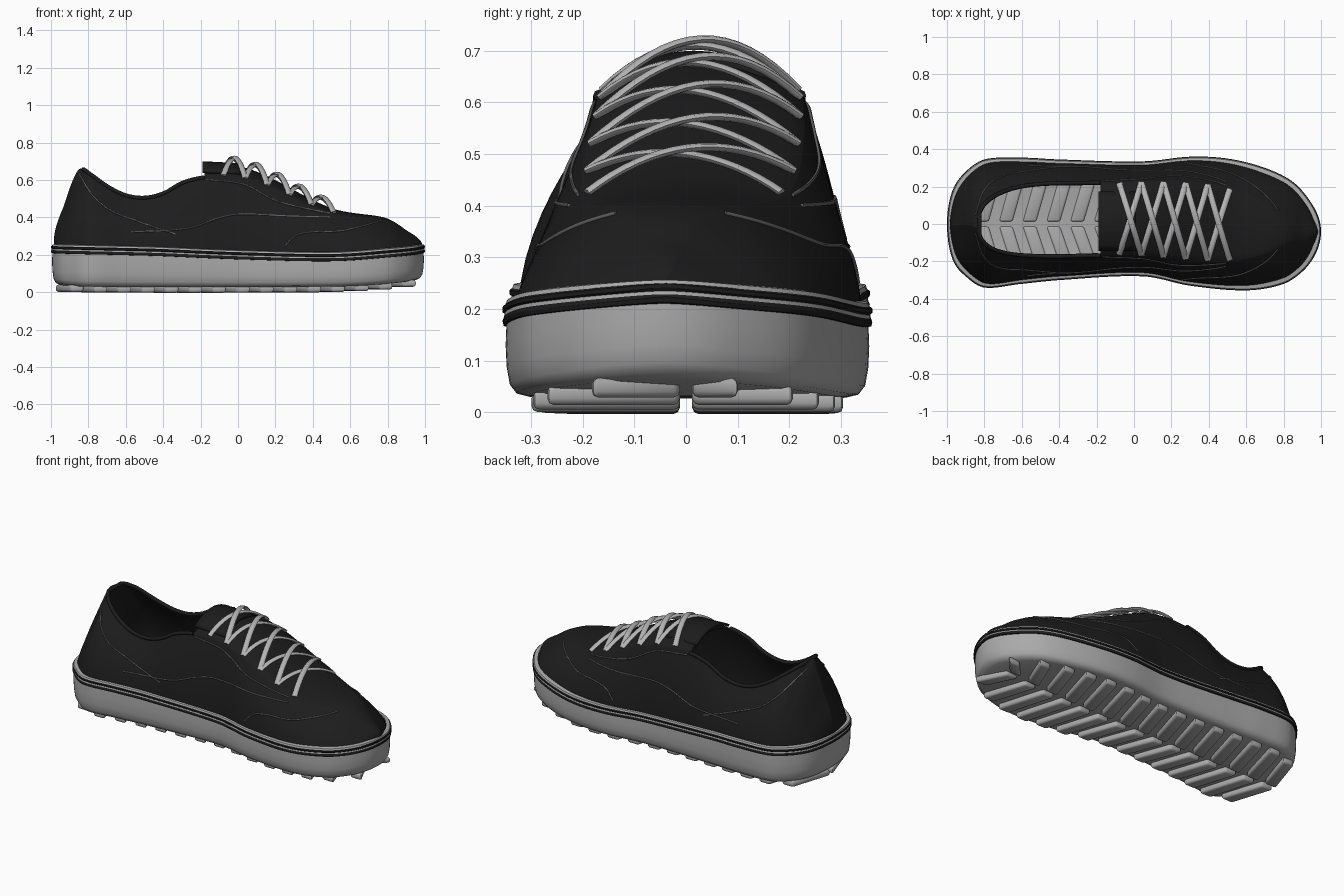
import bpy, bmesh, math
from mathutils import Vector

cube = bpy.data.objects.get("Cube")
if cube:
    bpy.data.objects.remove(cube, do_unlink=True)


def material(name, value):
    m = bpy.data.materials.new(name)
    m.use_nodes = True
    colour = (value, value, value, 1)
    m.diffuse_color = colour
    bsdf = m.node_tree.nodes["Principled BSDF"]
    bsdf.inputs["Base Color"].default_value = colour
    bsdf.inputs["Roughness"].default_value = 0.7
    return m


BLACK = material("black canvas", 0.012)
GREY = material("light grey rubber", 0.4)
LACE = material("lace grey", 0.45)
THREAD = material("grey thread", 0.13)


def table(*pairs):
    """Smooth curve through (x, value) pairs, eased towards both shoe ends."""
    ts = [math.acos(max(-1, min(1, -x))) for x, _ in pairs]
    vs = [v for _, v in pairs]
    n = len(ts)

    def slope(i):
        a, b = max(i - 1, 0), min(i + 1, n - 1)
        return (vs[b] - vs[a]) / (ts[b] - ts[a])

    def value(x):
        t = math.acos(max(-1, min(1, -x)))
        i = 0
        while i < n - 2 and t > ts[i + 1]:
            i += 1
        h = ts[i + 1] - ts[i]
        u = max(0, min(1, (t - ts[i]) / h))
        return ((1 + 2 * u) * (1 - u) ** 2 * vs[i] + u * u * (3 - 2 * u) * vs[i + 1]
                + u * (1 - u) ** 2 * h * slope(i) - u * u * (1 - u) * h * slope(i + 1))
    return value


# Shape of the shoe along its length: plan outline, heights, topline
left = table((-1, 0), (-.97, .18), (-.9, .28), (-.8, .345), (-.6, .355), (-.4, .345), (.05, .335),
             (.3, .36), (.5, .35), (.7, .3), (.85, .225), (.95, .11), (1, -.04))
right = table((-1, 0), (-.97, .19), (-.9, .28), (-.8, .34), (-.6, .32), (-.4, .3), (.05, .28),
              (.3, .33), (.6, .355), (.8, .32), (.9, .255), (.96, .18), (1, .04))
sole_top = table((-1, .215), (-.5, .2), (0, .18), (.5, .17), (.8, .19), (1, .22))
sole_low = table((-1, .05), (-.8, .03), (.5, .03), (.8, .045), (1, .085))
rim_z = table((-1, .26), (-.95, .45), (-.9, .59), (-.86, .66), (-.8, .63), (-.7, .56), (-.6, .515),
              (-.5, .505), (-.4, .53), (-.3, .585), (-.17, .615), (0, .61), (.15, .57), (.28, .515),
              (.42, .455), (.55, .415), (.78, .39), (.84, .37), (.92, .32), (1, .25))
rim_w = table((-1, 0), (-.86, .015), (-.83, .08), (-.78, .13), (-.7, .165), (-.6, .185), (-.45, .195),
              (-.17, .195), (0, .2), (.3, .21), (.5, .2), (.7, .14), (.85, .06), (1, 0))
crown = table((-1, 0), (-.86, 0), (-.17, .065), (0, .065), (.5, .025), (.8, .012), (1, 0))
HEEL_RIM, THROAT = -.845, -.17


def finish(name, bm, mats, angle=40):
    me = bpy.data.meshes.new(name)
    bm.to_mesh(me)
    bm.free()
    ob = bpy.data.objects.new(name, me)
    bpy.context.collection.objects.link(ob)
    for m in mats:
        me.materials.append(m)
    bpy.ops.object.select_all(action='DESELECT')
    ob.select_set(True)
    bpy.context.view_layer.objects.active = ob
    bpy.ops.object.shade_smooth_by_angle(angle=math.radians(angle))
    return ob


def solidify(ob, thickness):
    mod = ob.modifiers.new("thickness", 'SOLIDIFY')
    mod.thickness = thickness
    mod.offset = -1


def sweep(bm, path, wide, high, sides=8):
    """Sweep an oval along a path, its wide axis kept level."""
    rings = []
    for i, p in enumerate(path):
        tan = (path[min(i + 1, len(path) - 1)] - path[max(i - 1, 0)]).normalized()
        side = tan.cross(Vector((0, 0, 1))).normalized()
        up = side.cross(tan)
        rings.append([bm.verts.new(p + side * wide * math.cos(a) + up * high * math.sin(a))
                      for a in (2 * math.pi * k / sides for k in range(sides))])
    for a, b in zip(rings, rings[1:]):
        for k in range(sides):
            j = (k + 1) % sides
            bm.faces.new((a[k], a[j], b[j], b[k]))
    bm.faces.new(rings[0])
    bm.faces.new(rings[-1])
    bmesh.ops.recalc_face_normals(bm, faces=bm.faces)


def wall(x, side, s):
    """Point on the side of the upper, s = 0 at the welt and 1 at the topline."""
    mid, base = (left(x) - right(x)) / 2, max(0, (left(x) + right(x)) / 2 - .018)
    top = min(max(0, rim_w(x)), base)
    y = mid + side * (top + (base - top) * (1 - s ** 1.8))
    return Vector((x * .985, y, sole_top(x) + (rim_z(x) - sole_top(x)) * s))


def over(x, u):
    """Point on the crowned strip between the two toplines, u from 0 to 1."""
    p = wall(x, 1, 1).lerp(wall(x, -1, 1), u)
    p.z += max(0, crown(x)) * 4 * u * (1 - u)
    return p


# Upper: lofted cross-sections, left open at the collar
STATIONS, RISE, CROSS = 120, 14, 10
xs = [-math.cos(math.pi * k / STATIONS) for k in range(STATIONS + 1)]
bm = bmesh.new()
rows = []
for x in xs:
    ss = [math.sin(math.pi / 2 * j / RISE) for j in range(RISE + 1)]
    pts = [wall(x, 1, s) for s in ss] + [over(x, j / CROSS) for j in range(1, CROSS)]
    pts += [wall(x, -1, s) for s in reversed(ss)]
    rows.append([bm.verts.new(p) for p in pts])
for k in range(STATIONS):
    is_open = HEEL_RIM < (xs[k] + xs[k + 1]) / 2 < THROAT
    a, b = rows[k], rows[k + 1]
    for j in range(len(a) - 1):
        if not (is_open and RISE <= j < RISE + CROSS):
            bm.faces.new((a[j], a[j + 1], b[j + 1], b[j]))
bmesh.ops.delete(bm, geom=[v for v in bm.verts if not v.link_faces], context='VERTS')
bmesh.ops.remove_doubles(bm, verts=bm.verts, dist=.0005)
solidify(finish("upper", bm, [BLACK], 50), .014)

# Collar binding
collar = [x for x in xs if HEEL_RIM < x < THROAT]
path = [wall(x, 1, 1) for x in reversed(collar)] + [wall(x, -1, 1) for x in collar]
bm = bmesh.new()
sweep(bm, path, .011, .011)
finish("collar_binding", bm, [BLACK], 60)

# Tongue tip rising out of the throat
bm = bmesh.new()
grid = []
for i in range(6):
    t = i / 5
    grid.append([bm.verts.new((-.19 + .2 * t, .015 - .16 * v, .65 - .01 * t + .05 * (1 - v * v)))
                 for v in (j / 5 - 1 for j in range(11))])
for a, b in zip(grid, grid[1:]):
    for j in range(10):
        bm.faces.new((a[j], a[j + 1], b[j + 1], b[j]))
solidify(finish("tongue", bm, [BLACK]), .015)


# Plan outline rings used by sole and welt
def outline(offset):
    n = 160
    base = []
    for i in range(n):
        a = 2 * math.pi * i / n
        x = -math.cos(a)
        base.append(Vector((x, -right(x) if i <= n // 2 else left(x), 0)))
    ring = []
    for i, p in enumerate(base):
        tan = (base[(i + 1) % n] - base[i - 1]).normalized()
        ring.append(p + Vector((tan.y, -tan.x, 0)) * offset)
    return ring


def stack(bm, levels):
    """Loft outlines; each level is (offset, height rule, material of the band above)."""
    rings = [[bm.verts.new((p.x, p.y, z(p.x))) for p in outline(d)] for d, z, _ in levels]
    n = len(rings[0])
    for (a, b), level in zip(zip(rings, rings[1:]), levels):
        for i in range(n):
            j = (i + 1) % n
            bm.faces.new((a[i], a[j], b[j], b[i])).material_index = level[2]
    return rings


# Sole tub: rounded lower edge, side wall and floor
def mix(t):
    return lambda x: sole_low(x) + (sole_top(x) - sole_low(x)) * t


bm = bmesh.new()
rings = stack(bm, [(-.05, mix(0), 0), (-.027, mix(.04), 0), (-.014, mix(.16), 0), (-.008, mix(.4), 0),
                   (-.006, mix(.7), 0), (-.008, mix(1.03), 0)])
floor = rings[0]
n = len(floor)
for i in range(1, n // 2 - 1):
    bm.faces.new((floor[i], floor[n - i], floor[n - i - 1], floor[i + 1]))
bm.faces.new((floor[0], floor[n - 1], floor[1]))
bm.faces.new((floor[n // 2], floor[n // 2 - 1], floor[n // 2 + 1]))
finish("sole", bm, [GREY], 50)


# Welt: black beads separated by two light stripes
def above(d):
    return lambda x: sole_top(x) + d


bm = bmesh.new()
stack(bm, [(-.02, above(-.006), 0), (-.002, above(-.004), 0), (0, above(.004), 0), (-.003, above(.012), 1),
           (-.004, above(.019), 0), (0, above(.022), 0), (0, above(.03), 0), (-.005, above(.034), 1),
           (-.008, above(.042), 1), (-.03, above(.046), 0)])
finish("welt", bm, [BLACK, GREY], 30)

# Tread bars: two rows slanting forward towards the outside
bm = bmesh.new()
BARS, LEAN = 15, .08
for side, edge in ((1, left), (-1, right)):
    for i in range(BARS):
        xc = -.94 + i * .127
        reach = max(.1, edge(min(xc + LEAN, .97)) - .055)
        made = bmesh.ops.create_cube(bm, size=2)["verts"]
        for v in made:
            out = (v.co.y + 1) / 2
            x = xc + v.co.x * .037 + LEAN * out
            low = sole_low(min(xc + LEAN, 1))
            v.co = (x, side * (.012 + (reach - .012) * out), low + (.008 if v.co.z > 0 else -.03))
bmesh.ops.recalc_face_normals(bm, faces=bm.faces)
bmesh.ops.bevel(bm, geom=bm.edges[:], offset=.012, segments=2, affect='EDGES', profile=.5)
finish("tread_bars", bm, [GREY], 50)

# Laces: crossed arches between six pairs of eyelets
bm = bmesh.new()
eyelets = [-.08 + .12 * i for i in range(6)]
for xa, xb in zip(eyelets, eyelets[1:]):
    for side in (1, -1):
        path = []
        for k in range(17):
            t = k / 16
            x = xa + (xb - xa) * t
            p = over(x, .02 + .96 * (t if side > 0 else 1 - t))
            p.z += .002 + .14 * t * (1 - t) + .006 * side * math.sin(math.pi * t)
            path.append(p)
        sweep(bm, path, .016, .008)
finish("laces", bm, [LACE], 60)

# Seam stitching laid on both sides of the upper, as (x, z) paths
seams = {
    "heel_seam": [(-.86, .63), (-.8, .53), (-.7, .44), (-.55, .38), (-.34, .31)],
    "side_seam": [(-.58, .32), (-.27, .34), (-.12, .39), (0, .415), (.3, .405), (.5, .4)],
    "eyestay_seam": [(-.17, .6), (.03, .575), (.2, .49), (.35, .45), (.5, .42)],
    "toe_seam": [(.26, .25), (.31, .3), (.4, .32), (.55, .325), (.68, .355), (.78, .385)],
}
for name, points in seams.items():
    height = table(*points)
    bm = bmesh.new()
    first, last = points[0][0], points[-1][0]
    for side in (1, -1):
        path = []
        for k in range(41):
            x = first + (last - first) * k / 40
            s = (height(x) - sole_top(x)) / (rim_z(x) - sole_top(x))
            path.append(wall(x, side, max(0, min(1, s))) + Vector((0, side * .001, .001)))
        sweep(bm, path, .004, .004, 6)
    finish(name, bm, [THREAD], 60)
